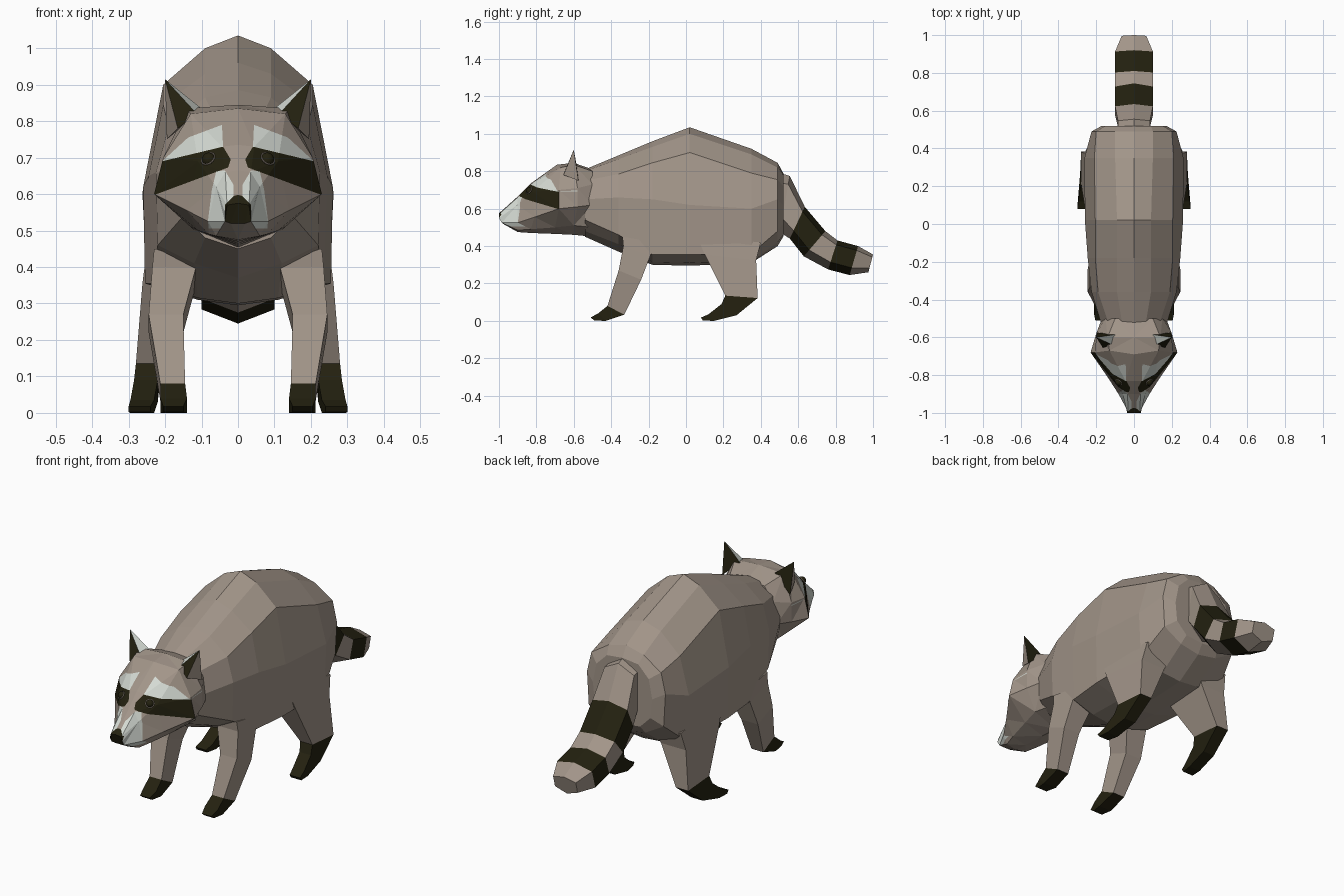
import bpy, bmesh, math
from mathutils import Vector, Matrix
from mathutils.bvhtree import BVHTree

if "Cube" in bpy.data.objects:
    bpy.data.objects.remove(bpy.data.objects["Cube"])


def material(name, rgb):
    m = bpy.data.materials.new(name)
    m.diffuse_color = (*rgb, 1)
    m.use_nodes = True
    m.node_tree.nodes["Principled BSDF"].inputs["Base Color"].default_value = m.diffuse_color
    return m


FUR, DARK, WHITE = 0, 1, 2
MATS = [material("grey_brown_fur", (0.36, 0.30, 0.25)),
        material("dark_fur", (0.017, 0.015, 0.005)),
        material("white_fur", (0.66, 0.70, 0.65))]


def loft(rings, colours=None, closed=False):
    """Skin consecutive rings; each segment may have its own colour."""
    bm = bmesh.new()
    rows = [[bm.verts.new(p) for p in r] for r in rings]
    n = len(rows[0])
    for s in range(len(rows) - 1):
        for i in range(n if closed else n - 1):
            j = (i + 1) % n
            f = bm.faces.new((rows[s][i], rows[s][j], rows[s + 1][j], rows[s + 1][i]))
            f.material_index = colours[s] if colours else FUR
    for row, s in ((rows[0], 0), (rows[-1], -1)):
        f = bm.faces.new(row)
        f.material_index = colours[s] if colours else FUR
    return bm


def mirror(bm):
    """Add the other side, weld the middle and turn normals outward."""
    d = bmesh.ops.duplicate(bm, geom=bm.verts[:] + bm.edges[:] + bm.faces[:])["geom"]
    for v in d:
        if isinstance(v, bmesh.types.BMVert):
            v.co.x = -v.co.x
    bmesh.ops.reverse_faces(bm, faces=[f for f in d if isinstance(f, bmesh.types.BMFace)])
    bmesh.ops.remove_doubles(bm, verts=[v for v in bm.verts if abs(v.co.x) < 1e-5], dist=1e-5)
    # caps of half rings touch the middle only by an edge, so no inner faces arise
    bmesh.ops.recalc_face_normals(bm, faces=bm.faces[:])
    bm.normal_update()


def finish(bm, name):
    me = bpy.data.meshes.new(name)
    bm.to_mesh(me)
    bm.free()
    for m in MATS:
        me.materials.append(m)
    ob = bpy.data.objects.new(name, me)
    bpy.context.collection.objects.link(ob)
    return ob


# Body: half cross-sections (x, z) from spine to belly at each y
BODY = [
    (-.54, [(0, .81), (.06, .80), (.13, .75), (.17, .65), (.15, .54), (.09, .48), (0, .45)]),
    (-.36, [(0, .885), (.09, .865), (.19, .785), (.225, .66), (.22, .46), (.12, .41), (0, .37)]),
    (-.18, [(0, .96), (.09, .93), (.205, .845), (.245, .65), (.235, .355), (.11, .315), (0, .30)]),
    (.02, [(0, 1.035), (.09, 1.0), (.205, .90), (.26, .62), (.255, .355), (.11, .31), (0, .295)]),
    (.35, [(0, .92), (.10, .89), (.21, .79), (.262, .60), (.25, .36), (.11, .32), (0, .31)]),
    (.49, [(0, .845), (.10, .82), (.20, .755), (.225, .65), (.215, .48), (.11, .42), (0, .40)]),
    (.52, [(0, .79), (.09, .78), (.15, .72), (.17, .62), (.16, .52), (.10, .46), (0, .45)]),
]
bm = loft([[(x, y, z) for x, z in pts] for y, pts in BODY])
mirror(bm)
finish(bm, "body")

# Tail: top point (y, z), bottom point (y, z), half width; banded by segment
TAIL = [(.47, .80, .44, .46, .085), (.555, .775, .50, .475, .085), (.635, .61, .555, .44, .10),
        (.745, .48, .63, .345, .10), (.81, .43, .76, .275, .10), (.92, .40, .875, .245, .10),
        (1.0, .355, .975, .26, .065)]
rings = []
for ty, tz, by, bz, w in TAIL:
    rings.append([(x, ty + (by - ty) * u, tz + (bz - tz) * u)
                  for x, u in ((0, 0), (w, .15), (w, .75), (0, 1))])
bm = loft(rings, [FUR, FUR, DARK, FUR, DARK, FUR])
mirror(bm)
finish(bm, "tail")


# Legs: inner x, outer x, front (y, z), back (y, z) at each joint
def legs(name, joints, first_dark):
    rings = [[(a, fy, fz), (b, fy, fz), (b, by, bz), (a, by, bz)]
             for a, b, fy, fz, by, bz in joints]
    cols = [DARK if s >= first_dark else FUR for s in range(len(joints) - 1)]
    bm = loft(rings, cols, closed=True)
    mirror(bm)
    finish(bm, name)


legs("front_legs", [(.10, .230, -.34, .45, -.17, .42), (.115, .235, -.335, .40, -.19, .35),
                    (.15, .245, -.36, .27, -.24, .22), (.145, .213, -.42, .08, -.33, .033),
                    (.14, .213, -.47, .04, -.43, 0), (.15, .205, -.51, .018, -.49, .002)], 3)
legs("hind_legs", [(.08, .25, .06, .45, .40, .42), (.12, .262, .10, .355, .375, .325),
                   (.21, .28, .21, .135, .383, .122), (.22, .285, .19, .09, .27, .03),
                   (.23, .295, .12, .035, .15, 0), (.24, .30, .08, .018, .09, .002)], 2)

# Head: half rings from crown to throat, nose tip to neck
HEAD = [
    [(0, -1, .575), (.03, -1, .57), (.036, -1, .55), (.036, -.985, .525), (.02, -.98, .52), (0, -.98, .52)],
    [(0, -.90, .665), (.035, -.90, .66), (.06, -.90, .62), (.082, -.90, .525), (.06, -.90, .485), (0, -.90, .475)],
    [(0, -.83, .735), (.045, -.83, .73), (.11, -.82, .69), (.14, -.81, .555), (.08, -.83, .49), (0, -.83, .47)],
    [(0, -.69, .835), (.13, -.67, .82), (.205, -.68, .70), (.23, -.68, .60), (.11, -.70, .50), (0, -.70, .465)],
    [(0, -.60, .845), (.14, -.60, .835), (.20, -.58, .71), (.20, -.58, .61), (.13, -.60, .51), (0, -.60, .46)],
    [(0, -.50, .81), (.10, -.50, .80), (.15, -.50, .73), (.17, -.50, .62), (.12, -.50, .50), (0, -.50, .45)],
]
# Face markings: convex outlines (x, z) seen from the front
MARKS = [
    (DARK, [(.041, .73), (.02, .695), (.027, .673), (.25, .59), (.21, .69)]),
    (WHITE, [(.044, .79), (.041, .73), (.208, .69), (.137, .755)]),
    (WHITE, [(.06, .662), (.036, .665), (.012, .625), (.012, .595), (.036, .571), (.072, .61)]),
    (WHITE, [(.036, .571), (.036, .505), (.085, .505), (.072, .61)]),
    (DARK, [(-.01, .60), (.012, .595), (.036, .571), (.036, .505), (-.01, .505)]),
]


def edges_of(poly):
    return zip(poly, poly[1:] + poly[:1])


def inside(x, z, poly):
    s = [(b[0] - a[0]) * (z - a[1]) - (b[1] - a[1]) * (x - a[0]) for a, b in edges_of(poly)]
    return all(v > 0 for v in s) or all(v < 0 for v in s)


bm = loft(HEAD)
bmesh.ops.triangulate(bm, faces=bm.faces[:])
for _, poly in MARKS:
    for a, b in edges_of(poly):
        faces = [f for f in bm.faces if f.calc_center_median().y < -.62]
        geom = set(faces) | {e for f in faces for e in f.edges} | {v for f in faces for v in f.verts}
        bmesh.ops.bisect_plane(bm, geom=list(geom), dist=1e-5, plane_co=(a[0], 0, a[1]),
                               plane_no=(b[1] - a[1], 0, a[0] - b[0]))
mirror(bm)
for f in bm.faces:
    c = f.calc_center_median()
    if c.y < -.62 and f.normal.y < .05 and f.normal.z > -.5:
        for col, poly in MARKS:
            if inside(abs(c.x), c.z, poly):
                f.material_index = col
tree = BVHTree.FromBMesh(bm)
eye, eye_n = tree.ray_cast(Vector((.08, -2, .695)), Vector((0, 1, 0)))[:2]
finish(bm, "head")

# Ears: four-sided pyramids, dark front and back, pale inner side
bm = bmesh.new()
base = [bm.verts.new(p) for p in ((.165, -.655, .78), (.113, -.64, .82), (.10, -.585, .835), (.195, -.575, .75))]
tip = bm.verts.new((.20, -.60, .915))
for i, col in enumerate((DARK, WHITE, DARK, FUR)):
    bm.faces.new((base[i], base[(i + 1) % 4], tip)).material_index = col
bm.faces.new(base[::-1])
mirror(bm)
finish(bm, "ears")

# Eyes: dark balls, each with a thin pale rim
for side, s in (("left", -1), ("right", 1)):
    pos = Vector((eye.x * s, eye.y, eye.z))
    nrm = Vector((eye_n.x * s, eye_n.y, eye_n.z))
    bpy.ops.mesh.primitive_uv_sphere_add(segments=16, ring_count=10, radius=.019, location=pos)
    ball = bpy.context.object
    ball.name = side + "_eye"
    ball.data.materials.append(MATS[DARK])
    bpy.ops.object.shade_smooth_by_angle()
    bpy.ops.mesh.primitive_torus_add(major_segments=20, minor_segments=6, major_radius=.020,
                                     minor_radius=.002, location=pos + nrm * .004,
                                     rotation=nrm.to_track_quat('Z', 'Y').to_euler())
    rim = bpy.context.object
    rim.name = side + "_eye_rim"
    rim.data.materials.append(MATS[FUR])
